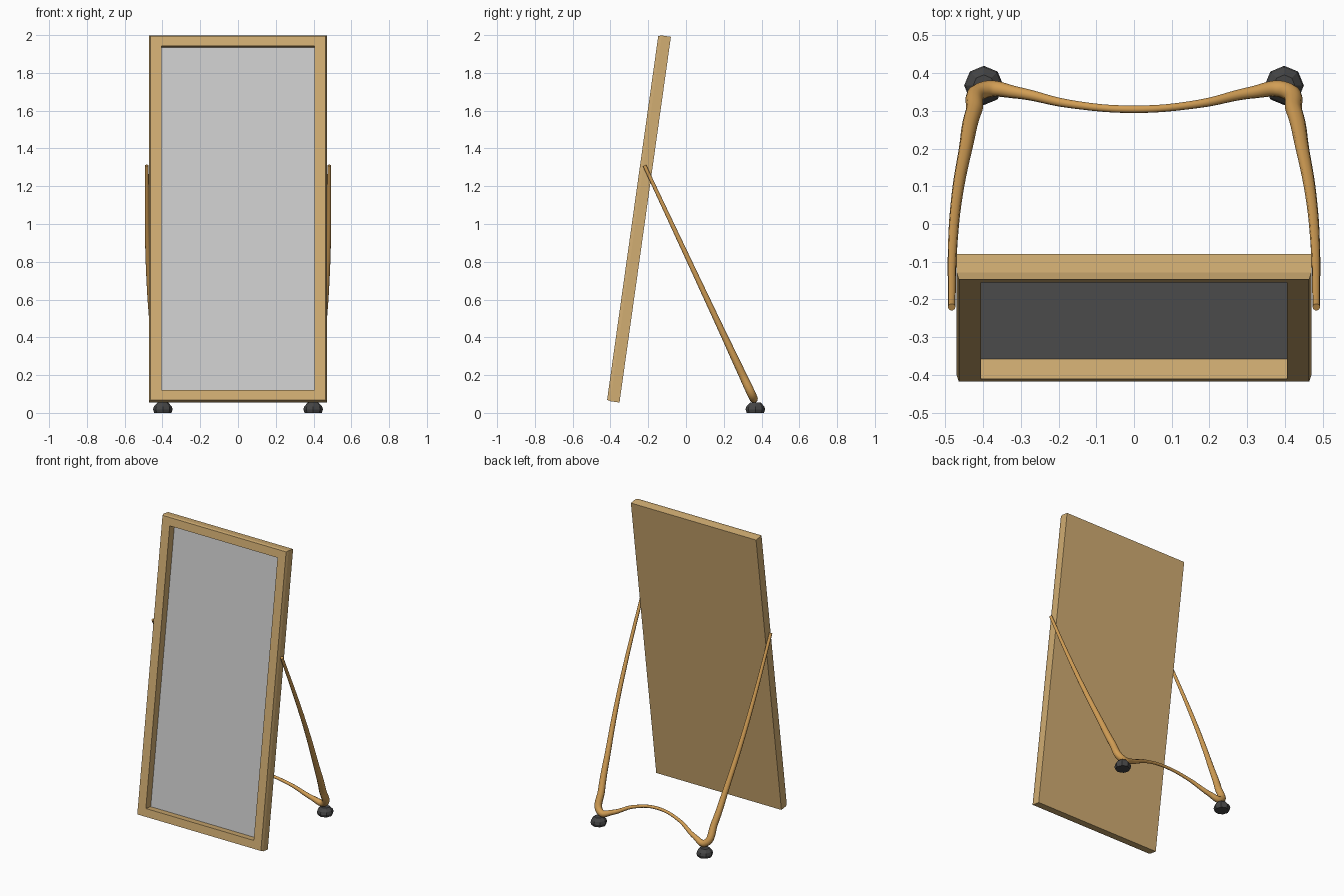
import bpy, bmesh, math
from mathutils import Matrix, Vector

if "Cube" in bpy.data.objects:
    bpy.data.objects.remove(bpy.data.objects["Cube"])

def material(name, rgb):
    m = bpy.data.materials.new(name)
    m.diffuse_color = (*rgb, 1)
    m.use_nodes = True
    m.node_tree.nodes["Principled BSDF"].inputs["Base Color"].default_value = m.diffuse_color
    return m

wood = material("light_wood", (0.64, 0.42, 0.17))
bent_wood = material("bent_wood", (0.64, 0.34, 0.09))
rubber = material("rubber", (0.06, 0.06, 0.06))

def make_object(name, bm, mat=None):
    bmesh.ops.recalc_face_normals(bm, faces=bm.faces[:])
    me = bpy.data.meshes.new(name)
    bm.to_mesh(me)
    bm.free()
    ob = bpy.data.objects.new(name, me)
    bpy.context.collection.objects.link(ob)
    if mat:
        me.materials.append(mat)
    return ob

# Leaning panel space: local -y faces the viewer, z runs up the panel
W, H, D, SIDE, RAIL = 0.47, 1.955, 0.067, 0.065, 0.058
lean = Matrix.Translation((0, -0.352, 0.055)) @ Matrix.Rotation(math.radians(-8), 4, 'X')

# Frame: rectangular loops from the closed back, round the front, into the recess
bm = bmesh.new()
def ring(dx, dz, depth):
    x = W - dx
    return [bm.verts.new((px, -depth, pz)) for px, pz in
            ((-x, dz), (x, dz), (x, H - dz), (-x, H - dz))]
rings = [ring(0, 0, 0), ring(0, 0, D - 0.018), ring(0.006, 0.005, D),
         ring(SIDE, RAIL, D), ring(SIDE, RAIL, 0.008)]
for a, b in zip(rings, rings[1:]):
    for i in range(4):
        j = (i + 1) % 4
        bm.faces.new((a[i], a[j], b[j], b[i]))
bm.faces.new(rings[0])
bm.faces.new(rings[-1])
make_object("mirror_frame", bm, wood).matrix_world = lean

# Mirror glass set into the recess
bm = bmesh.new()
bmesh.ops.create_cube(bm, size=1, matrix=Matrix.Translation((0, -0.011, H / 2)) @
                      Matrix.Diagonal((2 * (W - SIDE), 0.006, H - 2 * RAIL, 1)))
make_object("mirror_glass", bm).matrix_world = lean

# Bent stand: one planar tube, thick at the feet and thin elsewhere (x, y, radius)
half = [(0.483, -0.22, 0.010), (0.480, -0.05, 0.0125), (0.468, 0.08, 0.015),
        (0.446, 0.20, 0.018), (0.424, 0.30, 0.022), (0.395, 0.356, 0.023),
        (0.31, 0.348, 0.016), (0.17, 0.318, 0.011)]
path = [(-x, y, r) for x, y, r in half] + [(0, 0.304, 0.010)] + half[::-1]
cu = bpy.data.curves.new("rear_stand", 'CURVE')
cu.dimensions = '3D'
cu.bevel_depth = 1
cu.bevel_resolution = 3
cu.resolution_u = 8
cu.use_fill_caps = True
sp = cu.splines.new('BEZIER')
sp.bezier_points.add(len(path) - 1)
sp.radius_interpolation = 'CARDINAL'
for p, (x, y, r) in zip(sp.bezier_points, path):
    p.co = (x, y, 1.31 - 2.135 * (y + 0.22))
    p.radius = r
    p.handle_left_type = p.handle_right_type = 'AUTO'
stand = bpy.data.objects.new("rear_stand", cu)
bpy.context.collection.objects.link(stand)
cu.materials.append(bent_wood)
bpy.context.view_layer.objects.active = stand
stand.select_set(True)
bpy.ops.object.convert(target='MESH')
bpy.ops.object.shade_smooth_by_angle(angle=math.radians(40))

# Faceted eight-sided feet
profile = [(0.046, 0), (0.052, 0.018), (0.047, 0.035), (0.028, 0.055)]
for side, x in (("left", -0.398), ("right", 0.398)):
    bm = bmesh.new()
    loops = [[bm.verts.new((r * math.cos(k * math.pi / 4), r * math.sin(k * math.pi / 4), z))
              for k in range(8)] for r, z in profile]
    for a, b in zip(loops, loops[1:]):
        for k in range(8):
            n = (k + 1) % 8
            bm.faces.new((a[k], a[n], b[n], b[k]))
    bm.faces.new(loops[0])
    bm.faces.new(loops[-1])
    make_object(side + "_foot", bm, rubber).location = (x, 0.367, 0)
